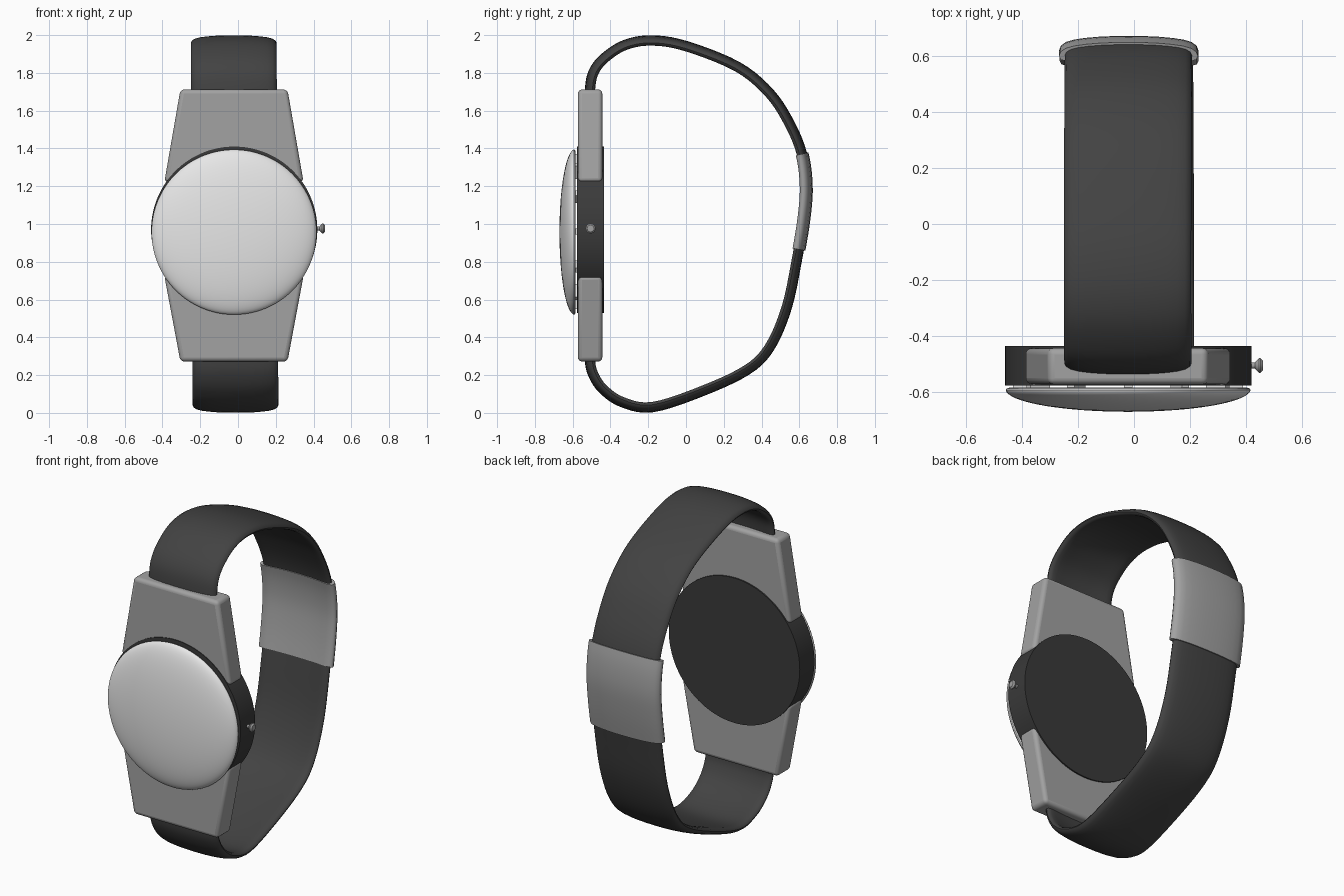
import bpy, bmesh, math
from mathutils import Vector, Matrix

if "Cube" in bpy.data.objects:
    bpy.data.objects.remove(bpy.data.objects["Cube"])


def material(name, v):
    m = bpy.data.materials.new(name)
    m.diffuse_color = (v, v, v, 1)
    m.use_nodes = True
    m.node_tree.nodes["Principled BSDF"].inputs["Base Color"].default_value = m.diffuse_color
    return m


BLACK = material("case black", 0.042)
STRAP = material("strap charcoal", 0.055)
GREY = material("metal grey", 0.36)
PALE = material("glass pale grey", 0.8)


def finish(name, bm, mat, bevel=0, angle=35):
    bmesh.ops.recalc_face_normals(bm, faces=bm.faces[:])
    me = bpy.data.meshes.new(name)
    bm.to_mesh(me)
    bm.free()
    ob = bpy.data.objects.new(name, me)
    bpy.context.collection.objects.link(ob)
    me.materials.append(mat)
    if bevel:
        b = ob.modifiers.new("Bevel", "BEVEL")
        b.width, b.segments, b.limit_method = bevel, 4, 'ANGLE'
    bpy.ops.object.select_all(action='DESELECT')
    ob.select_set(True)
    bpy.context.view_layer.objects.active = ob
    bpy.ops.object.shade_smooth_by_angle(angle=math.radians(angle))
    return ob


def bridge(bm, rings):
    """Skin a list of closed vertex rings and cap both ends."""
    for a, b in zip(rings, rings[1:]):
        n = len(a)
        for i in range(n):
            bm.faces.new((a[i], a[(i + 1) % n], b[(i + 1) % n], b[i]))
    bm.faces.new(rings[0])
    bm.faces.new(rings[-1])


def lathe(name, profile, place, mat, n=96):
    """Revolve (radius, height) points about local z, then place."""
    bm = bmesh.new()
    rings = []
    for r, h in profile:
        rings.append([bm.verts.new(place @ Vector((r * math.cos(t), r * math.sin(t), h)))
                      for t in (math.tau * i / n for i in range(n))])
    bridge(bm, rings)
    return finish(name, bm, mat)


def catmull(pts, steps):
    out = []
    p = [2 * pts[0] - pts[1]] + pts + [2 * pts[-1] - pts[-2]]
    for i in range(1, len(p) - 2):
        a, b, c, d = p[i - 1:i + 3]
        for s in range(steps):
            t = s / steps
            out.append(0.5 * (2 * b + (c - a) * t + (2 * a - 5 * b + 4 * c - d) * t * t
                              + (3 * b - a - 3 * c + d) * t ** 3))
    return out + [pts[-1]]


def sweep(name, path, half_w, half_t, bow, mat):
    """Sweep a bowed band section along a path in the yz plane."""
    m = 14
    xs = [-math.cos(math.pi * i / m) for i in range(m + 1)]

    def off(u, side):
        return -bow * (abs(u) ** 2.4 - 0.5) + side * half_t * (1 - abs(u) ** 12) ** 0.5
    section = [(u, off(u, 1)) for u in xs] + [(u, off(u, -1)) for u in xs[-2:0:-1]]
    bm = bmesh.new()
    rings = []
    for i, p in enumerate(path):
        t = (path[min(i + 1, len(path) - 1)] - path[max(i - 1, 0)]).normalized()
        normal = Vector((-t.y, t.x))
        cx = -0.018 - 0.005 * (p.y - 1)
        rings.append([bm.verts.new((cx + u * half_w, p.x + normal.x * o, p.y + normal.y * o))
                      for u, o in section])
    bridge(bm, rings)
    return finish(name, bm, mat, angle=50)


# Round case and domed glass, axis pointing to the front (-y)
to_front = Matrix.Rotation(math.radians(90), 4, 'X')
case_at = Matrix.Translation((-0.02, 0, 0.97)) @ to_front
lathe("watch_case", [(0.44, 0.435), (0.44, 0.576)], case_at, BLACK, 128)
dome = [(0.425, 0.584), (0.434, 0.587)]
dome += [(0.437 * math.cos(a), 0.59 + 0.08 * math.sin(a))
         for a in (math.radians(2 + 86 * i / 20) for i in range(21))]
lathe("glass_dome", dome, Matrix.Translation((-0.021, 0, 0.957)) @ to_front, PALE, 128)

# Thin hour marks between the case and the glass
bm = bmesh.new()
for i in range(12):
    rot = Matrix.Rotation(math.tau * i / 12, 4, 'Y')
    place = (Matrix.Translation((-0.021, -0.580, 0.96)) @ rot
             @ Matrix.Translation((0, 0, 0.37)) @ Matrix.Diagonal((0.03, 0.009, 0.08, 1)))
    bmesh.ops.create_cube(bm, size=1, matrix=place)
finish("hour_marks", bm, PALE)

# Crown on the right side
crown = [(0.011, 0.40), (0.011, 0.432), (0.018, 0.438), (0.026, 0.446), (0.026, 0.452), (0.018, 0.46)]
lathe("crown", crown, Matrix.Translation((0, -0.505, 0.976)) @ Matrix.Rotation(math.radians(90), 4, 'Y'),
      GREY, 24)

# Tapered lug plates above and below the case
for name, z_in, z_out in (("upper_lug", 1.222, 1.712), ("lower_lug", 0.726, 0.272)):
    bm = bmesh.new()
    outline = [(-0.39, z_in), (0.347, z_in), (0.262, z_out), (-0.305, z_out)]
    rings = [[bm.verts.new((x, y, z)) for x, z in outline] for y in (-0.572, -0.443)]
    bridge(bm, rings)
    finish(name, bm, GREY, 0.022)

# Strap loop, (y, z) centre line from the upper lug round to the lower lug
loop = [Vector(p) for p in (
    (-0.505, 1.62), (-0.505, 1.71), (-0.487, 1.80), (-0.43, 1.875), (-0.32, 1.945), (-0.18, 1.968),
    (0.0, 1.938), (0.27, 1.83), (0.44, 1.69), (0.545, 1.53), (0.61, 1.37), (0.632, 1.20),
    (0.62, 1.03), (0.585, 0.82), (0.53, 0.56), (0.44, 0.35), (0.32, 0.23), (0.08, 0.117),
    (-0.18, 0.034), (-0.34, 0.062), (-0.44, 0.132), (-0.49, 0.21), (-0.505, 0.28), (-0.505, 0.36))]
path = [Vector((p.x, p.y)) for p in catmull(loop, 5)]
loop_normal_out = list(reversed(path))
sweep("strap", [p for p in loop_normal_out][::-1], 0.227, 0.022, 0.018, STRAP)

# Metal clasp wrapping the back of the strap
clasp = [p for p in path if p.x > 0.4 and 0.83 < p.y < 1.39]
sweep("clasp", clasp, 0.248, 0.028, 0.022, GREY)
